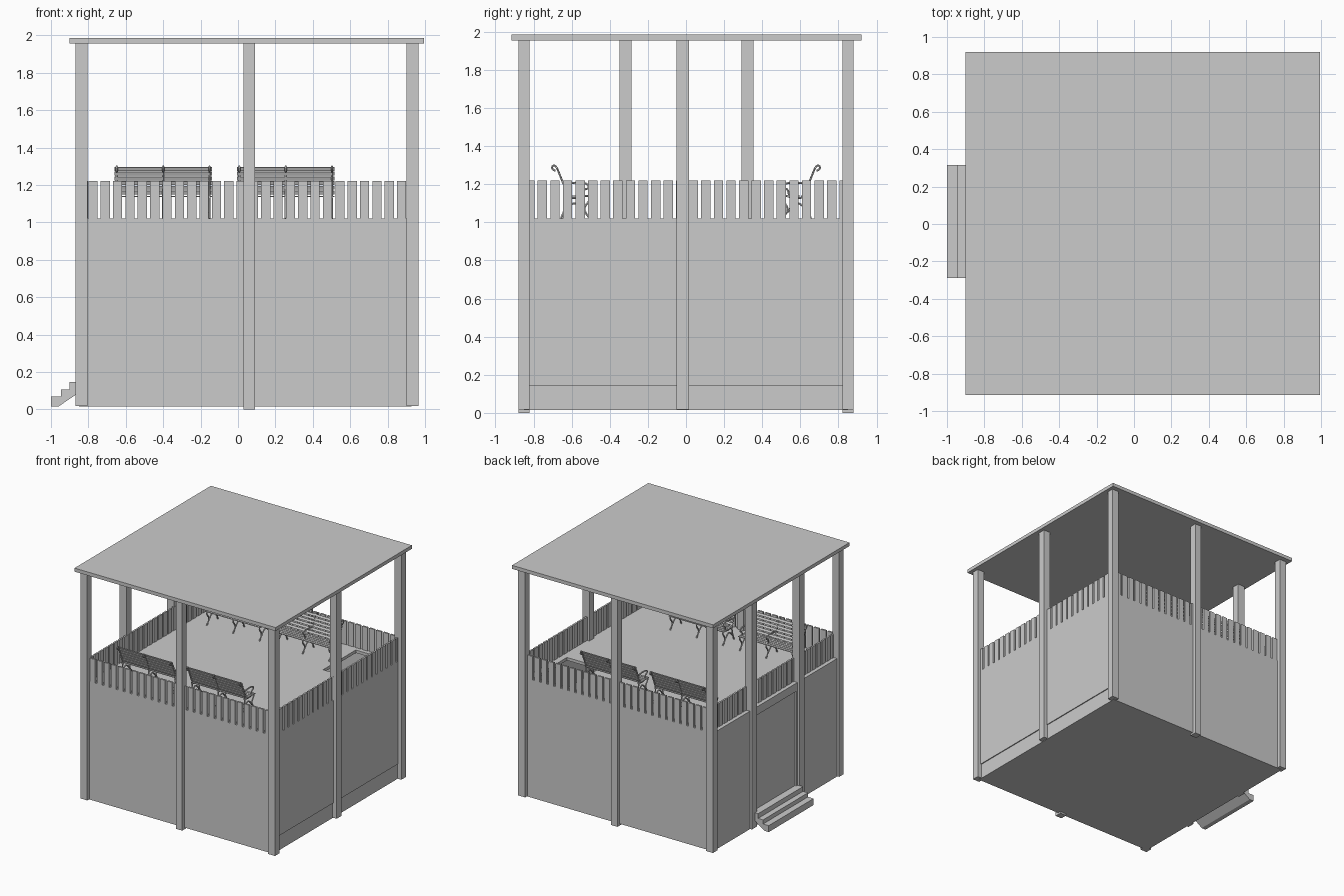
import bpy, bmesh, math
from mathutils import Vector

cube = bpy.data.objects.get("Cube")
if cube:
    bpy.data.objects.remove(cube, do_unlink=True)

grey = bpy.data.materials.new("plain_grey")
grey.use_nodes = True
colour = (0.6, 0.6, 0.6, 1)
grey.diffuse_color = colour
grey.node_tree.nodes["Principled BSDF"].inputs["Base Color"].default_value = colour

FLOOR, RAIL_TOP, POST_TOP, BASE = 1.02, 1.22, 1.955, 0.145
LEFT, RIGHT, FRONT, BACK = -0.85, 0.935, -0.85, 0.85   # outer wall planes
THICK = 0.03


def finish(name, bm):
    mesh = bpy.data.meshes.new(name)
    bm.to_mesh(mesh)
    bm.free()
    mesh.materials.append(grey)
    obj = bpy.data.objects.new(name, mesh)
    bpy.context.collection.objects.link(obj)
    return obj


def add_box(bm, x, y, z):
    """Box from three (low, high) ranges."""
    verts = bmesh.ops.create_cube(bm, size=1)["verts"]
    for v in verts:
        v.co = Vector([(r[0] + r[1]) / 2 + c * (r[1] - r[0])
                       for r, c in zip((x, y, z), v.co)])
    return verts


def boxes(name, *ranges):
    bm = bmesh.new()
    for r in ranges:
        add_box(bm, *r)
    return finish(name, bm)


# Roof
boxes("roof", ((-0.90, 0.995), (-0.915, 0.92), (POST_TOP, 1.985)))

# Posts
for side, y in (("front", (-0.88, -0.82)), ("back", (0.82, 0.88))):
    boxes(side + "_right_post", ((-0.87, -0.805), y, (0.018, POST_TOP)))
    boxes(side + "_left_post", ((0.90, 0.965), y, (0.018, POST_TOP)))
    boxes(side + "_middle_post", ((0.03, 0.09), y, (0, POST_TOP)))
boxes("left_middle_post", ((0.90, 0.965), (-0.05, 0.015), (0.018, POST_TOP)))
for side, y in (("front", (-0.35, -0.285)), ("back", (0.29, 0.355))):
    boxes(side + "_door_post", ((-0.87, -0.805), y, (0.018, POST_TOP)))

# Base and walls
boxes("base", ((LEFT, RIGHT - 0.008), (FRONT, BACK), (0.015, BASE)))
walls = (BASE, FLOOR)
boxes("front_wall", ((LEFT, RIGHT), (FRONT, FRONT + THICK), walls))
boxes("back_wall", ((LEFT, RIGHT), (BACK - THICK, BACK), walls))
boxes("left_wall", ((RIGHT - THICK, RIGHT), (FRONT, BACK), walls))
right_x = (LEFT, LEFT + THICK)
boxes("right_wall",
      (right_x, (FRONT, -0.27), walls),
      (right_x, (0.27, BACK), walls),
      (right_x, (-0.27, 0.27), (0.95, FLOOR)))
boxes("door", ((LEFT + 0.012, LEFT + 0.024), (-0.27, 0.27), (BASE, 0.95)))

# Upper floor, leaving a stair opening in the back left corner
opening_x, opening_y = (0.55, 0.87), (0.36, 0.80)
floor_z = (FLOOR - 0.025, FLOOR)
boxes("upper_floor",
      ((LEFT, opening_x[0]), (FRONT, BACK), floor_z),
      ((opening_x[1], RIGHT - 0.002), (FRONT, BACK), floor_z),
      (opening_x, (FRONT, opening_y[0]), floor_z),
      (opening_x, (opening_y[1], BACK), floor_z))

# Railings of upright boards
PITCH, BOARD, DEPTH = 0.066, 0.049, 0.015


def railing(name, start, end, plane, along_x):
    bm = bmesh.new()
    s = start
    while s < end - 0.01:
        run = (s, min(s + BOARD, end))
        across = (plane, plane + DEPTH)
        x, y = (run, across) if along_x else (across, run)
        add_box(bm, x, y, (FLOOR - 0.01, RAIL_TOP))
        s += PITCH
    finish(name, bm)


railing("front_railing", -0.80, 0.90, FRONT, True)
railing("back_railing", -0.80, 0.90, BACK - DEPTH, True)
railing("left_railing", -0.844, 0.83, RIGHT - DEPTH, False)
railing("right_railing", -0.844, 0.83, -0.818, False)

# Entrance steps: a side profile pushed across
profile = [(-1, 0.015), (-1, 0.07), (-0.947, 0.07), (-0.947, 0.105), (-0.9, 0.105),
           (-0.9, BASE), (LEFT, BASE), (LEFT, 0.09), (-0.96, 0.015)]
bm = bmesh.new()
face = bm.faces.new([bm.verts.new((x, -0.29, z)) for x, z in profile])
moved = bmesh.ops.extrude_face_region(bm, geom=[face])["geom"]
bmesh.ops.translate(bm, vec=(0, 0.605, 0),
                    verts=[v for v in moved if isinstance(v, bmesh.types.BMVert)])
bmesh.ops.recalc_face_normals(bm, faces=bm.faces)
finish("entrance_steps", bm)

# Benches: scrolled iron frames, given as (depth, height) paths, with wooden slats
SCROLLS = [
    [(.02, .25), (.0, .258), (.005, .28), (.025, .275), (.05, .21),
     (.08, .14), (.075, .06), (.05, 0)],
    [(.07, .115), (.13, .10), (.19, .125), (.205, .10), (.17, .06), (.175, .03), (.2, 0)],
    [(.06, .18), (.12, .19), (.19, .185), (.195, .155), (.165, .155), (.165, .11)],
    [(.06, .03), (.1, .08), (.14, .08), (.175, .03)],
]
LENGTH = 0.52


def bench(name, x0, sign):
    def place(x, depth, height):
        return Vector((x, sign * (-0.705 + depth), FLOOR + height))

    curve = bpy.data.curves.new(name + "_frames", "CURVE")
    curve.dimensions = "3D"
    curve.bevel_depth = 0.006
    curve.bevel_resolution = 1
    curve.use_fill_caps = True
    for x in (x0 + 0.012, x0 + LENGTH / 2, x0 + LENGTH - 0.012):
        for path in SCROLLS:
            spline = curve.splines.new("NURBS")
            spline.points.add(len(path) - 1)
            for p, (d, h) in zip(spline.points, path):
                p.co = (*place(x, d, h), 1)
            spline.order_u = 3
            spline.resolution_u = 3
            spline.use_endpoint_u = True
    curve.materials.append(grey)
    frames = bpy.data.objects.new(name + "_frames", curve)
    bpy.context.collection.objects.link(frames)
    bpy.ops.object.select_all(action="DESELECT")
    frames.select_set(True)
    bpy.context.view_layer.objects.active = frames
    bpy.ops.object.convert(target="MESH")
    bpy.ops.object.shade_smooth_by_angle()

    bm = bmesh.new()

    def slat(depth, height, tilt):
        verts = add_box(bm, (0, LENGTH), (-0.003, 0.003), (-0.01, 0.01))
        for v in verts:
            d = v.co.y * math.cos(tilt) + v.co.z * math.sin(tilt)
            h = v.co.z * math.cos(tilt) - v.co.y * math.sin(tilt)
            v.co = place(x0 + v.co.x, depth + d, height + h)

    for i in range(6):
        t = i / 5
        slat(0.028 + 0.052 * t, 0.265 - 0.125 * t, -0.4)
    for i in range(5):
        slat(0.092 + 0.025 * i, 0.118, math.pi / 2)
    bmesh.ops.recalc_face_normals(bm, faces=bm.faces)
    finish(name + "_slats", bm)


for side, sign in (("front", 1), ("back", -1)):
    bench(side + "_right_bench", -0.66, sign)
    bench(side + "_left_bench", -0.005, sign)
